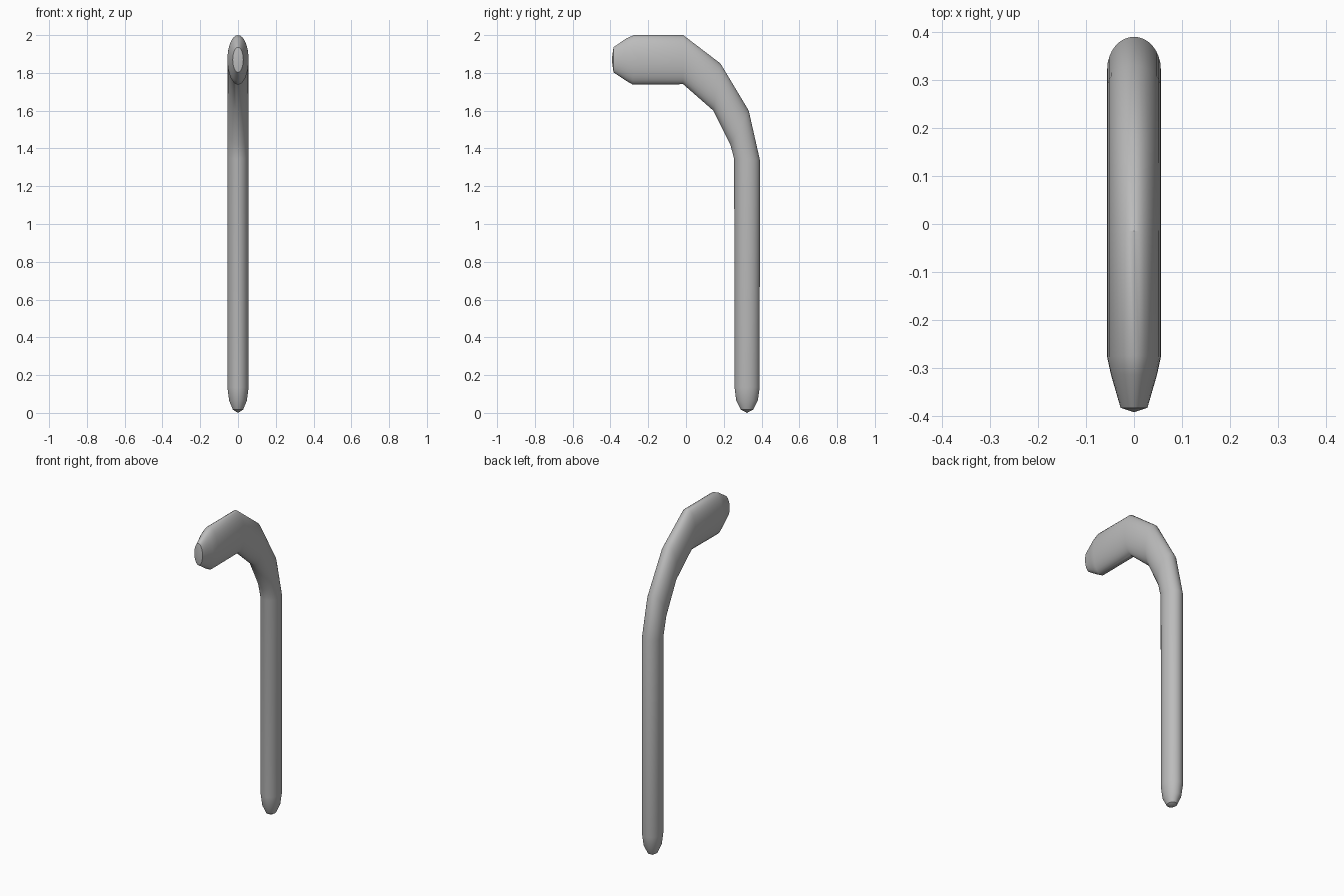
import bpy, bmesh, math
from mathutils import Vector

cube = bpy.data.objects.get("Cube")
if cube:
    bpy.data.objects.remove(cube)

# Plain grey finish
grey = bpy.data.materials.new("grey")
grey.use_nodes = True
colour = (0.5, 0.5, 0.5, 1)
grey.diffuse_color = colour
grey.node_tree.nodes["Principled BSDF"].inputs["Base Color"].default_value = colour

SIDES = 32
FULL = 0.056  # half width of the bar

# Cross-sections from foot to grip: outer (y, z), inner (y, z), half width
sections = [
    ((0.355, 0.017), (0.291, 0.017), 0.027),
    ((0.380, 0.065), (0.266, 0.065), 0.047),
    ((0.390, 0.135), (0.257, 0.135), FULL),
    ((0.391, 1.34), (0.255, 1.345), FULL),
    ((0.332, 1.60), (0.235, 1.42), FULL),
    ((0.182, 1.85), (0.145, 1.60), FULL),
    ((-0.015, 2.0), (-0.015, 1.74), FULL),
    ((-0.275, 2.0), (-0.282, 1.738), FULL),
    ((-0.315, 1.983), (-0.315, 1.757), 0.048),
    ((-0.384, 1.936), (-0.384, 1.803), 0.028),
]


def ring(bm, outer, inner, half_width):
    """Ellipse whose long axis runs from the inner to the outer point."""
    a, b = Vector((0, *outer)), Vector((0, *inner))
    mid, axis = (a + b) / 2, (a - b) / 2
    side = Vector((half_width, 0, 0))
    angles = [math.tau * i / SIDES for i in range(SIDES)]
    return [bm.verts.new(mid + axis * math.cos(t) + side * math.sin(t)) for t in angles]


def cap(bm, loop, tip):
    """Shallow pointed end."""
    point = bm.verts.new(tip)
    for i in range(SIDES):
        bm.faces.new((loop[i], loop[(i + 1) % SIDES], point))


# Bent lever with a tall oval grip
bm = bmesh.new()
rings = [ring(bm, *s) for s in sections]
for low, high in zip(rings, rings[1:]):
    for i in range(SIDES):
        j = (i + 1) % SIDES
        bm.faces.new((low[i], low[j], high[j], high[i]))
cap(bm, rings[0], (0, 0.323, 0))
cap(bm, rings[-1], (0, -0.393, 1.87))
bmesh.ops.recalc_face_normals(bm, faces=bm.faces)

mesh = bpy.data.meshes.new("bent_lever_handle")
bm.to_mesh(mesh)
bm.free()
mesh.materials.append(grey)
handle = bpy.data.objects.new("bent_lever_handle", mesh)
bpy.context.collection.objects.link(handle)

bpy.context.view_layer.objects.active = handle
handle.select_set(True)
bpy.ops.object.shade_smooth_by_angle(angle=math.radians(32))
